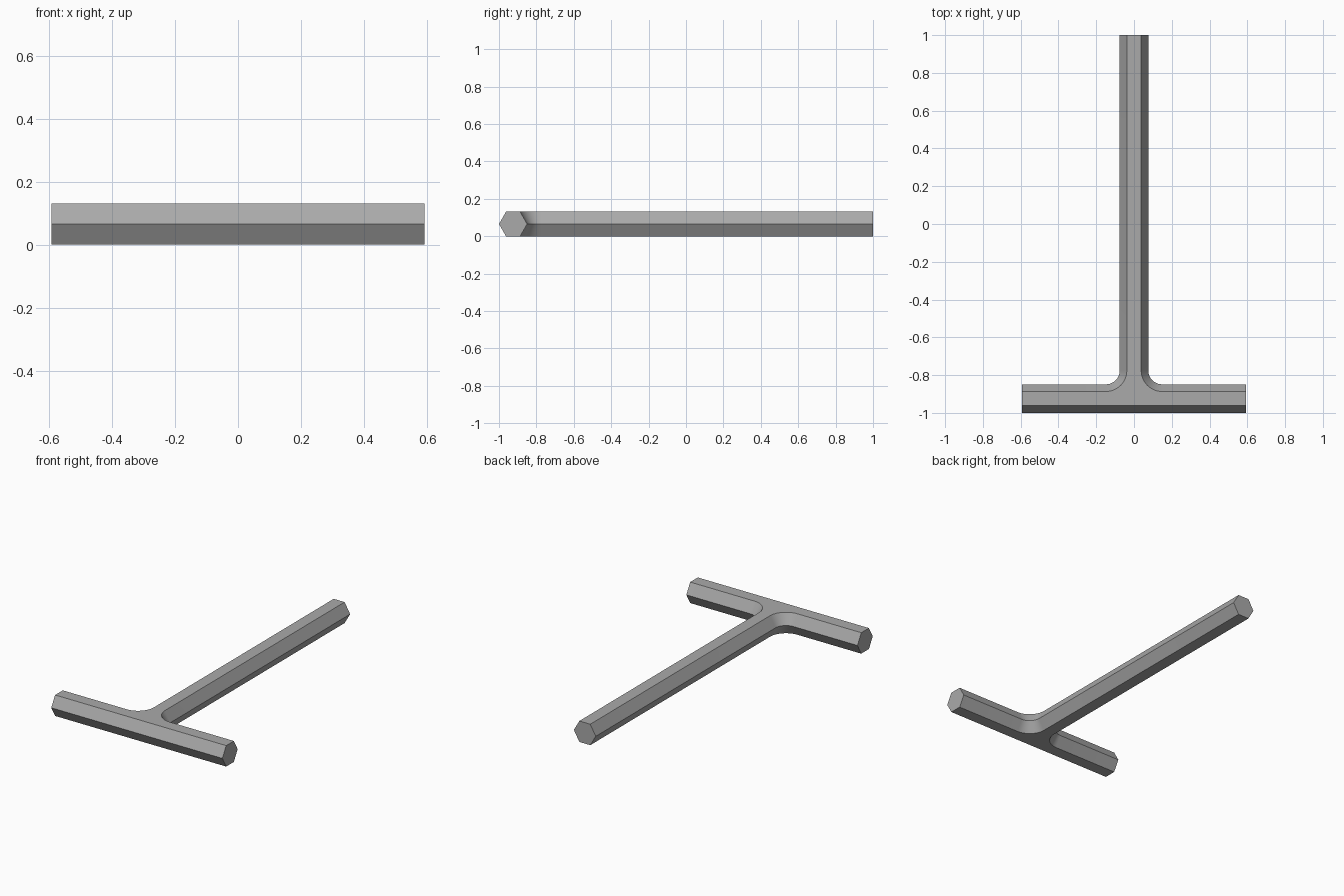
import bpy, bmesh
from math import sin, cos, pi, radians

cube = bpy.data.objects.get("Cube")
if cube:
    bpy.data.objects.remove(cube, do_unlink=True)

HEIGHT = 0.131                 # across the flats of the hexagon
R = HEIGHT / 3 ** 0.5          # centre to corner
HALF_BAR = 0.592
BAR_Y = -1 + R                 # centre line of the crossbar
FILLET = 0.073
STEPS = 12


def outline(half_width):
    """T-shaped outline with rounded inner corners, ends kept flush."""
    cx, cy = R + FILLET, BAR_Y + R + FILLET
    radius = cx - half_width
    right = [(HALF_BAR, BAR_Y - half_width), (HALF_BAR, BAR_Y + half_width)]
    for i in range(STEPS + 1):
        a = -pi / 2 - pi / 2 * i / STEPS
        right.append((cx + radius * cos(a), cy + radius * sin(a)))
    right.append((half_width, 1))
    return right + [(-x, y) for x, y in reversed(right)]


# Steel
steel = bpy.data.materials.new("steel_grey")
steel.use_nodes = True
colour = (0.40, 0.40, 0.40, 1)
steel.diffuse_color = colour
steel.node_tree.nodes["Principled BSDF"].inputs["Base Color"].default_value = colour

# Hexagonal T handle: narrow outlines below and above, wide one in the middle
bm = bmesh.new()
loops = [[bm.verts.new((x, y, z)) for x, y in outline(w)]
         for w, z in ((R / 2, 0), (R, HEIGHT / 2), (R / 2, HEIGHT))]
for low, high in zip(loops, loops[1:]):
    for i in range(len(low)):
        j = (i + 1) % len(low)
        bm.faces.new((low[i], low[j], high[j], high[i]))
bm.faces.new(loops[0][::-1])
bm.faces.new(loops[-1])

# Join the coplanar halves of the hexagonal end caps
bmesh.ops.dissolve_limit(bm, angle_limit=radians(1), verts=bm.verts, edges=bm.edges)
bmesh.ops.recalc_face_normals(bm, faces=bm.faces)

mesh = bpy.data.meshes.new("hex_t_key")
bm.to_mesh(mesh)
bm.free()
mesh.materials.append(steel)
key = bpy.data.objects.new("hex_t_key", mesh)
bpy.context.collection.objects.link(key)

# Smooth fillets, crisp hexagon edges
bpy.ops.object.select_all(action="DESELECT")
key.select_set(True)
bpy.context.view_layer.objects.active = key
bpy.ops.object.shade_smooth_by_angle(angle=radians(30))
